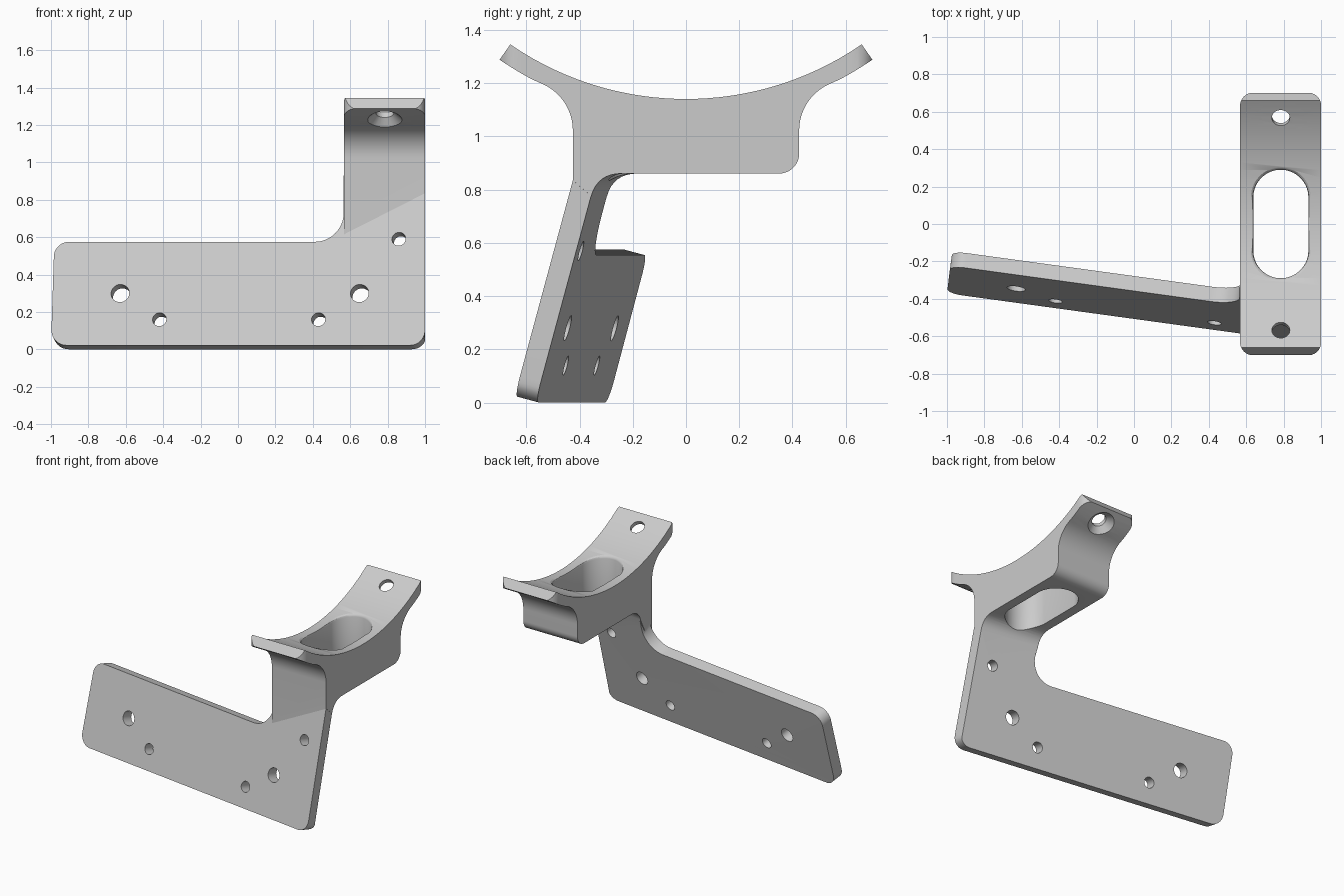
import bpy, bmesh
from math import sin, cos, tan, pi, sqrt, asin
from mathutils import Vector

if "Cube" in bpy.data.objects:
    bpy.data.objects.remove(bpy.data.objects["Cube"])

ARC_Z, R_TOP, R_LOW = 2.305, 1.165, 1.235      # saddle arc centre height and radii
X0, X1 = 0.568, 1.0                            # saddle width
XM = 0.785                                     # saddle centre line


def loft(name, rings):
    """Closed solid from a stack of equal-length rings."""
    bm = bmesh.new()
    vs = [[bm.verts.new(p) for p in ring] for ring in rings]
    n = len(vs[0])
    for a, b in zip(vs, vs[1:]):
        for i in range(n):
            bm.faces.new((a[i], a[(i + 1) % n], b[(i + 1) % n], b[i]))
    bm.faces.new(vs[0])
    bm.faces.new(vs[-1])
    bmesh.ops.recalc_face_normals(bm, faces=bm.faces)
    me = bpy.data.meshes.new(name)
    bm.to_mesh(me)
    bm.free()
    ob = bpy.data.objects.new(name, me)
    bpy.context.collection.objects.link(ob)
    return ob


def rounded(pts, seg=10):
    """Closed 2D outline with corners (x, y, radius) rounded by arcs."""
    out = []
    for i, (x, y, r) in enumerate(pts):
        p = Vector((x, y))
        if r == 0:
            out.append(p)
            continue
        a = (Vector(pts[i - 1][:2]) - p).normalized()
        b = (Vector(pts[(i + 1) % len(pts)][:2]) - p).normalized()
        half = a.angle(b) / 2
        c = p + (a + b).normalized() * (r / sin(half))
        u = p + a * (r / tan(half)) - c
        v = p + b * (r / tan(half)) - c
        ang = u.angle(v)
        for k in range(seg + 1):
            t = k / seg
            out.append(c + (u * sin((1 - t) * ang) + v * sin(t * ang)) / sin(ang))
    return out


def boolean(ob, other, op):
    m = ob.modifiers.new("bool", 'BOOLEAN')
    m.operation, m.solver, m.object = op, 'EXACT', other
    bpy.context.view_layer.objects.active = ob
    bpy.ops.object.modifier_apply(modifier=m.name)
    bpy.data.objects.remove(other, do_unlink=True)


def lathe(name, base, axis, profile, seg=32):
    """Round cutter; profile holds (radius, distance along axis)."""
    axis = Vector(axis).normalized()
    u = axis.orthogonal().normalized()
    v = axis.cross(u)
    base = Vector(base)
    return loft(name, [[base + axis * d + (u * cos(2 * pi * k / seg) + v * sin(2 * pi * k / seg)) * r
                        for k in range(seg)] for r, d in profile])


def arc_z(y, r):
    return ARC_Z - sqrt(r * r - y * y)


# Tilted plate planes: front and back y at a given x, z
def front_y(x, z):
    return -0.645 + 0.137 * (1 - x) + 0.27 * (z - 0.02)


def back_y(x, z):
    return front_y(x, z) + 0.086


# Saddle with neck wedge: side profile that shifts slightly along x
def section(x):
    pts = []
    for k in range(33):
        y = -0.66 + 1.32 * k / 32
        pts.append((y, arc_z(y, R_TOP), 0))
    arm = [(y, arc_z(y, R_LOW), 0) for y in (0.7, 0.66, 0.62, 0.58)]
    corner = arc_z(0.425, R_LOW)
    pts += arm + [(0.425, corner, 0.19), (0.425, 0.86, 0.075)]
    p0 = Vector((back_y(x, 0.775) - 0.001, 0.775))
    p1 = Vector((back_y(x, 0.86), 0.86))
    p2 = p1 + Vector((0.09, 0))
    for k in range(9):
        t = k / 8
        p = p2 * (1 - t) ** 2 + p1 * 2 * t * (1 - t) + p0 * t * t
        pts.append((p.x, p.y, 0))
    crease = 0.02 + (0.22 - 0.137 * (1 - x)) / 0.27
    pts += [(front_y(x, crease - 0.03) + 0.043, crease - 0.03, 0), (-0.425, crease, 0)]
    pts += [(-0.425, corner, 0.19)] + [(-y, z, 0) for y, z, _ in reversed(arm)]
    return [(x, p.x, p.y) for p in rounded(pts)]


bracket = loft("mounting_bracket", [section(X0), section(X1)])

# Rounded arm ends
trim = rounded([(X0 - .001, -.702, .07), (X1 + .001, -.702, .07),
                (X1 + .001, .702, .07), (X0 - .001, .702, .07)])
boolean(bracket, loft("end_trim", [[(p.x, p.y, z) for p in trim] for z in (-1, 2)]), 'INTERSECT')

# Tilted L-shaped plate
normal = Vector((0.137, 1, -0.27)).normalized()
XR = 0.9995
outline = rounded([(-1, .022, .08), (XR, .022, .08), (XR, .93, 0),
                   (.565, .93, 0), (.565, .575, .155), (-.982, .575, .08)])
front = [Vector((p.x, front_y(p.x, p.y), p.y)) for p in outline]
back = [p + normal * 0.082 for p in front]
for p in back:
    p.x = min(p.x, XR)
boolean(bracket, loft("plate", [front, back]), 'UNION')


# Long slot through the saddle with a softened top rim
def stadium(grow, height):
    r, ring = 0.147 + grow, []
    for k in range(48):
        a = 2 * pi * (k + 0.5) / 48
        y = (0.143 if sin(a) > 0 else -0.143) + r * sin(a)
        ring.append((XM + r * cos(a), y, height(y)))
    return ring


slot = loft("slot_cutter", [stadium(0, lambda y: 0.7),
                            stadium(0, lambda y: arc_z(y, R_TOP) - 0.016),
                            stadium(0.004, lambda y: arc_z(y, R_TOP) - 0.006),
                            stadium(0.016, lambda y: arc_z(y, R_TOP) + 0.002),
                            stadium(0.016, lambda y: 1.4)])
boolean(bracket, slot, 'DIFFERENCE')

# Countersunk holes in both arms
for s in (-1, 1):
    a = asin(0.4875)
    boolean(bracket, lathe("arm_hole_cutter", (XM, 0, ARC_Z), (0, s * sin(a), -cos(a)),
                           [(.048, 1.1), (.048, 1.193), (.095, 1.238), (.095, 1.29)]), 'DIFFERENCE')

# Screw holes through the plate
for x, z, r in ((-.63, .30, .049), (.65, .30, .049),
                (-.42, .16, .037), (.43, .16, .037), (.86, .59, .037)):
    boolean(bracket, lathe("plate_hole_cutter", (x, front_y(x, z), z), normal,
                           [(r, -.1), (r, .2)]), 'DIFFERENCE')

bpy.ops.object.select_all(action='DESELECT')
bracket.select_set(True)
bpy.context.view_layer.objects.active = bracket
bpy.ops.object.shade_smooth_by_angle(angle=0.5)
